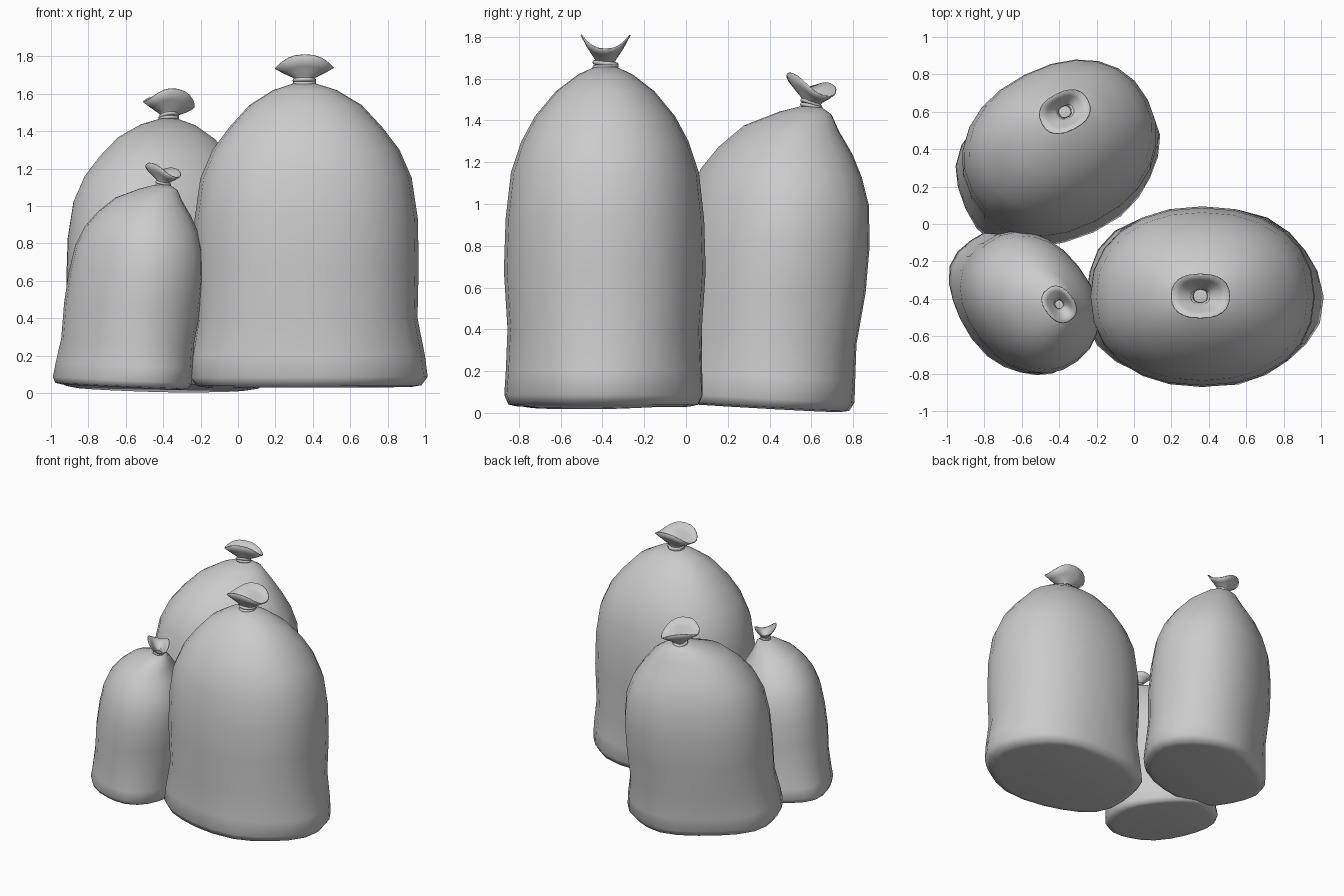
import bpy, bmesh, math
from mathutils import Vector, Matrix

if "Cube" in bpy.data.objects:
    bpy.data.objects.remove(bpy.data.objects["Cube"])

SEG = 24
# half width, half depth, height of the full-size sack
PROFILE = [(.54, .41, .03), (.60, .455, .04), (.635, .475, .085), (.625, .47, .2),
           (.592, .465, .4), (.60, .483, .68), (.597, .475, .93), (.565, .45, 1.15),
           (.50, .40, 1.3), (.41, .335, 1.42), (.30, .235, 1.54), (.17, .13, 1.62),
           (.06, .055, 1.655)]
# how far the centre line has leaned at each fraction of the height
DRIFT = [(0, 0), (.5, .32), (.82, .5), (.93, .65), (1, 1)]


def drift(t):
    for (t0, d0), (t1, d1) in zip(DRIFT, DRIFT[1:]):
        if t <= t1:
            return d0 + (d1 - d0) * (t - t0) / (t1 - t0)
    return 1


def oval(a, b, n, angle, power):
    c, s = math.cos(angle), math.sin(angle)
    e = 2 / power
    return math.copysign(abs(c) ** e, c) * a, math.copysign(abs(s) ** e, s) * b


def loft(name, rings, cap):
    bm = bmesh.new()
    loops = [[bm.verts.new(p) for p in ring] for ring in rings]
    for lo, hi in zip(loops, loops[1:]):
        for i in range(SEG):
            j = (i + 1) % SEG
            bm.faces.new((lo[i], lo[j], hi[j], hi[i]))
    if cap:
        bm.faces.new(loops[0][::-1])
        bm.faces.new(loops[-1])
    for f in bm.faces:
        f.smooth = True
    mesh = bpy.data.meshes.new(name)
    bm.to_mesh(mesh)
    bm.free()
    ob = bpy.data.objects.new(name, mesh)
    bpy.context.collection.objects.link(ob)
    return ob


def sack(name, s, base, top, turn, lift):
    base, top = Vector(base), Vector(top)
    lean = top - base
    rot = Matrix.Rotation(turn, 2)

    # body: stacked ovals following a leaning centre line
    rings = []
    for a, b, z in PROFILE:
        mid = base + lean * drift(z / 1.655)
        low = max(0, 1 - z / .35)
        ring = []
        for i in range(SEG):
            t = 2 * math.pi * i / SEG
            k = s * (1 + .025 * low * math.cos(5 * t + .6))
            p = rot @ Vector(oval(a, b, SEG, t, 2.2)) * k
            ring.append((mid.x + p.x, mid.y + p.y, z * s + lift - .2 * lean.dot(p)))
        rings.append(ring)
    loft(name + "_body", rings, True)

    # flared mouth above the tie, with a saddle-shaped rim
    rings = []
    for a, b, z, wave in [(.055, .05, 1.65, 0), (.042, .04, 1.668, 0), (.062, .052, 1.69, .003),
                          (.115, .088, 1.73, .018), (.158, .12, 1.772, .036)]:
        ring = []
        for i in range(SEG):
            t = 2 * math.pi * i / SEG
            p = rot @ Vector(oval(a, b, SEG, t, 2.4)) * s
            h = (z - wave * math.cos(2 * t)) * s + lift - lean.dot(p)
            ring.append((top.x + p.x, top.y + p.y, h))
        rings.append(ring)
    mouth = loft(name + "_mouth", rings, False)
    skin = mouth.modifiers.new("skin", 'SOLIDIFY')
    skin.thickness = .006

    # two turns of cord around the neck
    for n, (dz, tilt) in enumerate([(1.658, .08), (1.672, -.1)]):
        bpy.ops.mesh.primitive_torus_add(
            major_segments=20, minor_segments=8, major_radius=.052 * s, minor_radius=.011 * s,
            location=(top.x, top.y, dz * s + lift),
            rotation=(-lean.y + tilt, lean.x, turn))
        cord = bpy.context.object
        cord.name = f"{name}_cord_{n + 1}"
        bpy.ops.object.shade_smooth()


sack("large_sack", 1.0, (.37, -.39), (.355, -.385), 0, 0)
sack("medium_sack", .885, (-.41, .325), (-.37, .60), math.radians(27), 0)
sack("small_sack", .665, (-.625, -.415), (-.40, -.43), math.radians(-52), .012)
